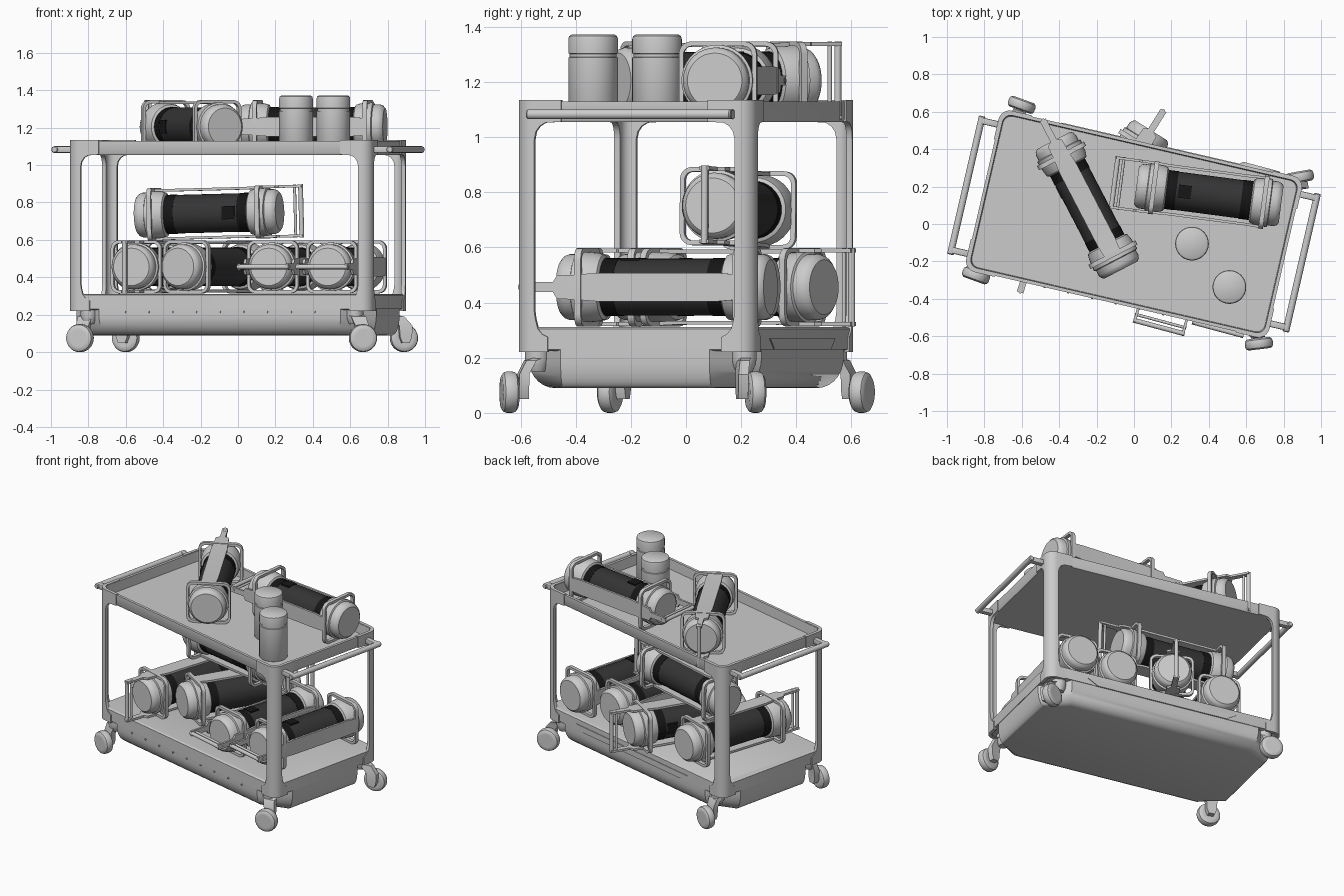
import bpy, bmesh
from math import sin, cos, pi, radians
from mathutils import Matrix, Vector

if "Cube" in bpy.data.objects:
    bpy.data.objects.remove(bpy.data.objects["Cube"])

T = Matrix.Translation
def rot(deg, axis): return Matrix.Rotation(radians(deg), 4, axis)
CART = rot(-13, 'Z')              # the cart stands turned in plan
HX, HY = 0.826, 0.437             # half size of the cart

def material(name, v):
    m = bpy.data.materials.new(name)
    m.diffuse_color = (v, v, v, 1)
    m.use_nodes = True
    m.node_tree.nodes["Principled BSDF"].inputs["Base Color"].default_value = m.diffuse_color
    return m
DARK, BLACK = material("dark_glass", 0.035), material("black_band", 0.008)

def loft(rings, pre=Matrix(), bevel=0):
    """Mesh through equal rings of points, closed with end caps."""
    bm = bmesh.new()
    vs = [[bm.verts.new(pre @ Vector(p)) for p in r] for r in rings]
    n = len(vs[0])
    for a, b in zip(vs, vs[1:]):
        for i in range(n):
            bm.faces.new((a[i], a[(i + 1) % n], b[(i + 1) % n], b[i]))
    bm.faces.new(vs[0][::-1])
    bm.faces.new(vs[-1])
    bmesh.ops.recalc_face_normals(bm, faces=bm.faces)
    if bevel:
        bmesh.ops.bevel(bm, geom=bm.edges[:], offset=bevel, segments=2, affect='EDGES', profile=0.5)
    me = bpy.data.meshes.new("part")
    bm.to_mesh(me)
    bm.free()
    return me

def put(name, me, M=Matrix(), mat=None):
    if mat and not me.materials:
        me.materials.append(mat)
    ob = bpy.data.objects.new(name, me)
    bpy.context.collection.objects.link(ob)
    ob.matrix_world = M
    return ob

def lathe(profile, pre=Matrix(), n=36):
    """Turn (x, radius) points about the x axis."""
    return loft([[(x, r * cos(2 * pi * i / n), r * sin(2 * pi * i / n)) for i in range(n)]
                 for x, r in profile], pre)

def box(c, s, bevel=0, pre=Matrix()):
    x, y, z = (k / 2 for k in s)
    q = [(-x, -y), (x, -y), (x, y), (-x, y)]
    return loft([[(a + c[0], b + c[1], c[2] + h) for a, b in q] for h in (-z, z)], pre, bevel)

def rrect(hx, hy, r, z, n=6):
    pts = []
    for k, (sx, sy) in enumerate(((1, 1), (-1, 1), (-1, -1), (1, -1))):
        for i in range(n + 1):
            a = pi / 2 * (k + i / n)
            pts.append((sx * (hx - r) + r * cos(a), sy * (hy - r) + r * sin(a), z))
    return pts

def octagon(hx, hy, c, z):
    d = hy - HY                   # keep the chamfer line as sides draw in
    return [(hx, hy - c - d, z), (hx - c, hy, z), (c - hx, hy, z), (-hx, hy - c - d, z),
            (-hx, c + d - hy, z), (c - hx, -hy, z), (hx - c, -hy, z), (hx, c + d - hy, z)]

# upper tray with rim
put("upper_tray", loft([rrect(HX - .006, HY - .006, .06, 1.055), rrect(HX, HY, .06, 1.065),
                        rrect(HX, HY, .06, 1.13), rrect(HX - .018, HY - .018, .045, 1.13),
                        rrect(HX - .022, HY - .022, .045, 1.062)]), CART)

# lower bin: straight skirt above, rolled belly with cut corners below
put("lower_shelf", loft([rrect(HX - .02, HY - .02, .05, .225), rrect(HX, HY, .06, .23),
                         rrect(HX, HY, .06, .305), rrect(HX - .01, HY - .01, .05, .312)]), CART)
belly = [(HX, HY, .26), (HX, HY, .20)]
for i in range(1, 8):
    a = pi / 2 * i / 7
    belly.append((HX - .04 * (1 - cos(a)), HY - .09 * (1 - cos(a)), .20 - .11 * sin(a)))
put("bin_belly", loft([octagon(x - .003, y - .003, .16, z) for x, y, z in belly]), CART)
put("back_panel", loft([[(-.5, y, .27), (.55, y, .27), (.48, y, .23), (-.43, y, .23)]
                        for y in (HY - .01, HY + .004)]), CART)
for i in range(9):
    put("rivet", lathe([(0, .006), (.008, .005)], T((-.52 + .13 * i, -HY + .004, .215)) @ rot(-90, 'Z'), 10), CART)

# corner posts: curved angle sections that flare into the shelves
def post_ring(a, z, r=.062, t=.022):
    X, Y = HX + .006, HY + .006
    arc = [pi / 2 * (1 - i / 8) for i in range(9)]
    def path(R, off):
        return [(X - a, Y - off, z)] + [(X - r + R * cos(k), Y - r + R * sin(k), z) for k in arc] \
            + [(X - off, Y - a, z)]
    return path(r, 0) + path(r - t, t)[::-1]

POST = [(.12, .22), (.12, .275), (.1, .285), (.083, .305), (.074, .34), (.07, .37), (.07, .99),
        (.076, 1.02), (.09, 1.04), (.11, 1.052), (.17, 1.056), (.17, 1.134)]
for sx in (-1, 1):
    for sy in (-1, 1):
        put("corner_post", loft([post_ring(a, z) for a, z in POST], Matrix.Diagonal((sx, sy, 1, 1))), CART)
    # push handle at each end
    put("push_handle", lathe([(-.38, .014), (-.375, .018), (.375, .018), (.38, .014)],
                             T((sx * .92, 0, 1.083)) @ rot(90, 'Z'), 20), CART)
    for v in (-.355, .355):
        put("handle_bracket", box((sx * .87, v, 1.083), (.11, .035, .034), .006), CART)

# casters: pivot, one-sided fork, wheel (world positions and swivel)
for u, v, wx, wy, yaw in ((-.73, -.385, -.845, -.275, -20), (-.73, .385, -.6, .637, -20),
                          (.73, -.385, .668, -.64, 7), (.73, .385, .887, .252, 10)):
    s = 1 if v > 0 else -1
    W = T((wx, wy, .075)) @ rot(yaw, 'Z')
    put("caster_wheel", lathe([(-.03, .045), (-.03, .058), (-.022, .071), (-.01, .075), (.01, .075),
                               (.022, .071), (.03, .058), (.03, .045)], rot(90, 'Z'), 32), W)
    put("caster_axle", lathe([(-.02, .022), (.06, .022)], rot(-90 if s > 0 else 90, 'Z'), 16), W)
    p = CART @ Vector((u, v, 0))
    q = W @ Vector((0, -s * .05, 0))
    fork = [[(c.x + dx * cos(radians(yaw)) - dy * sin(radians(yaw)),
              c.y + dx * sin(radians(yaw)) + dy * cos(radians(yaw)), z)
             for dx, dy in ((-w, -.018), (w, -.018), (w, .018), (-w, .018))]
            for c, w, z in ((q, .02, .05), (q, .032, .08), (q, .036, .14), ((p + q) / 2, .04, .19), (p, .04, .2))]
    put("caster_fork", loft(fork))
    put("caster_pivot", lathe([(.15, .03), (.175, .042), (.195, .045), (.24, .045)], rot(-90, 'Y'), 24),
        T((p.x, p.y, 0)))

# canister parts along local x, carrying handle at the -x end
CAP = [(.225, .1), (.235, .118), (.26, .125), (.315, .13), (.328, .13), (.332, .12), (.362, .12),
       (.378, .114), (.39, .1)]
MIR = Matrix.Diagonal((-1, 1, 1, 1))
parts = [("canister_body", lathe([(-.24, .103), (.24, .103)]), DARK),
         ("canister_label", box((-.13, 0, .096), (.07, .07, .02)), BLACK)]
up = rot(90, 'Y')
for pre in (Matrix(), MIR):
    parts.append(("canister_cap", lathe(CAP, pre), None))
    parts.append(("canister_band", lathe([(.175, .105), (.228, .105)], pre), BLACK))
    ring = [rrect(h, h, r, z, 5) for h, r, z in ((.125, .03, .285), (.142, .045, .285),
                                                 (.142, .045, .31), (.125, .03, .31), (.125, .03, .285))]
    parts.append(("canister_frame", loft(ring, pre @ up), None))
    # the frame tube is closed on itself: drop its two end caps
    bm = bmesh.new()
    bm.from_mesh(parts[-1][1])
    bmesh.ops.delete(bm, geom=[f for f in bm.faces if len(f.verts) > 4], context='FACES')
    bmesh.ops.remove_doubles(bm, verts=bm.verts, dist=1e-5)
    bmesh.ops.recalc_face_normals(bm, faces=bm.faces)
    bm.to_mesh(parts[-1][1])
    bm.free()
for s in (-1, 1):
    # side strip narrowing into the handle arm
    strip = [[(x, s * y, -w), (x, s * y, w), (x, s * (y + .014), w), (x, s * (y + .014), -w)]
             for x, y, w in ((-.515, .126, .018), (-.39, .126, .018), (-.375, .126, .042), (-.31, .126, .045),
                             (-.22, .122, .052), (.22, .122, .052), (.31, .126, .045))]
    parts.append(("canister_strip", loft(strip), None))
for x, r in ((-.508, .013), (-.475, .008)):
    parts.append(("canister_grip", lathe([(-.142, r), (.142, r)], T((x, 0, 0)) @ rot(90, 'Z'), 16), None))

# placed canisters: position, heading, roll, tilt
for x, y, z, yaw, roll, tilt in ((-.25, .1, 1.205, -62.5, 90, 0), (.40, .155, 1.205, -7.5, 0, 0),
                                 (-.155, .19, .742, 166, -90, 1.5),
                                 (-.45, .125, .456, 72, 90, 0), (-.115, .17, .456, 238, 90, 0),
                                 (.265, -.06, .456, 75, 0, 0), (.58, -.07, .456, 75, 0, 0)):
    M = T((x, y, z)) @ rot(yaw, 'Z') @ rot(tilt, 'Y') @ rot(roll, 'X')
    for name, me, mat in parts:
        put(name, me, M, mat)

# two upright cans on the upper tray
CAN = [(1.06, .086), (1.066, .09), (1.288, .09), (1.29, .085), (1.302, .085), (1.304, .09),
       (1.355, .09), (1.366, .087), (1.372, .078)]
for x, y in ((.31, -.105), (.51, -.337)):
    put("upright_can", lathe(CAN, rot(-90, 'Y'), 40), T((x, y, 0)))

bpy.ops.object.select_all(action='SELECT')
bpy.context.view_layer.objects.active = bpy.context.selected_objects[0]
bpy.ops.object.shade_smooth_by_angle(angle=radians(35))
